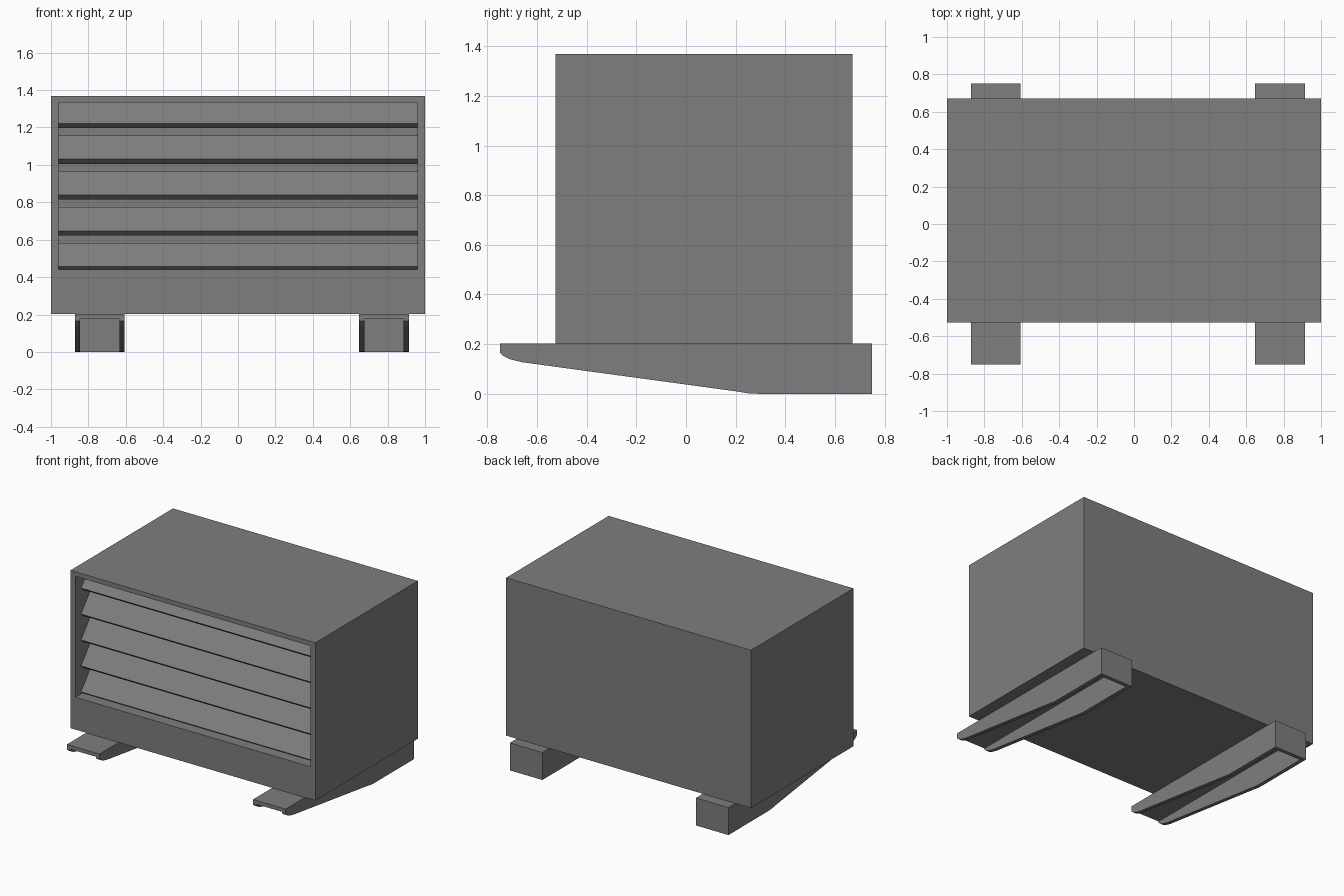
import bpy
import bmesh
from math import radians

old = bpy.data.objects.get("Cube")
if old:
    bpy.data.objects.remove(old, do_unlink=True)

grey = bpy.data.materials.new("mid_grey")
grey.use_nodes = True
grey.diffuse_color = (0.21, 0.21, 0.21, 1)
grey.node_tree.nodes["Principled BSDF"].inputs["Base Color"].default_value = grey.diffuse_color


def finish(name, bm):
    bmesh.ops.recalc_face_normals(bm, faces=bm.faces)
    mesh = bpy.data.meshes.new(name)
    bm.to_mesh(mesh)
    bm.free()
    mesh.materials.append(grey)
    ob = bpy.data.objects.new(name, mesh)
    bpy.context.collection.objects.link(ob)
    return ob


def prism(bm, profile, x0, x1):
    """Extrude a (y, z) profile from x0 to x1."""
    face = bm.faces.new([bm.verts.new((x0, y, z)) for y, z in profile])
    ext = bmesh.ops.extrude_face_region(bm, geom=[face])
    verts = [v for v in ext["geom"] if isinstance(v, bmesh.types.BMVert)]
    bmesh.ops.translate(bm, verts=verts, vec=(x1 - x0, 0, 0))


def box(bm, x0, x1, y0, y1, z0, z1):
    prism(bm, [(y0, z0), (y1, z0), (y1, z1), (y0, z1)], x0, x1)


# Cabinet with a recessed front opening
FRONT, BACK, BASE, TOP = -0.526, 0.67, 0.203, 1.368
OPEN_X, OPEN_LOW, OPEN_HIGH, RECESS = 0.96, 0.442, 1.334, 0.21
bm = bmesh.new()
box(bm, -1, 1, FRONT, BACK, BASE, TOP)
bmesh.ops.recalc_face_normals(bm, faces=bm.faces)
front = min(bm.faces, key=lambda f: f.calc_center_median().y)
bmesh.ops.inset_individual(bm, faces=[front], thickness=0.04)
for v in front.verts:
    v.co.x = OPEN_X if v.co.x > 0 else -OPEN_X
    v.co.z = OPEN_HIGH if v.co.z > 0.8 else OPEN_LOW
bmesh.ops.inset_individual(bm, faces=[front], thickness=0)
for v in front.verts:
    v.co.y += RECESS
finish("cabinet", bm)

# Sloping louvre slats, low edge forward
for i in range(5):
    z = 1.222 - 0.1915 * i
    bm = bmesh.new()
    prism(bm, [(-0.46, z), (-0.355, z + 0.127), (-0.325, z + 0.102), (-0.43, z - 0.025)],
          -OPEN_X, OPEN_X)
    finish(f"louvre_slat_{i + 1}", bm)

# Skids: hollow channels, open below and at the front
RAIL = [(-0.75, BASE), (-0.75, 0.165), (-0.735, 0.152), (-0.712, 0.14), (-0.66, 0.127),
        (0.2, 0.01), (0.25, 0.002), (0.29, 0), (0.75, 0), (0.75, BASE)]
WIDTH, WALL = 0.266, 0.028
for name, x0 in (("right_skid", -0.872), ("left_skid", 0.648)):
    x1 = x0 + WIDTH
    bm = bmesh.new()
    prism(bm, RAIL, x0, x0 + WALL)
    prism(bm, RAIL, x1 - WALL, x1)
    box(bm, x0 + WALL, x1 - WALL, -0.75, 0.75, 0.175, BASE)
    box(bm, x0 + WALL, x1 - WALL, 0.75 - WALL, 0.75, 0, 0.175)
    bmesh.ops.remove_doubles(bm, verts=bm.verts, dist=0.0001)
    skid = finish(name, bm)
    bpy.ops.object.select_all(action="DESELECT")
    skid.select_set(True)
    bpy.context.view_layer.objects.active = skid
    bpy.ops.object.shade_smooth_by_angle(angle=radians(35))
